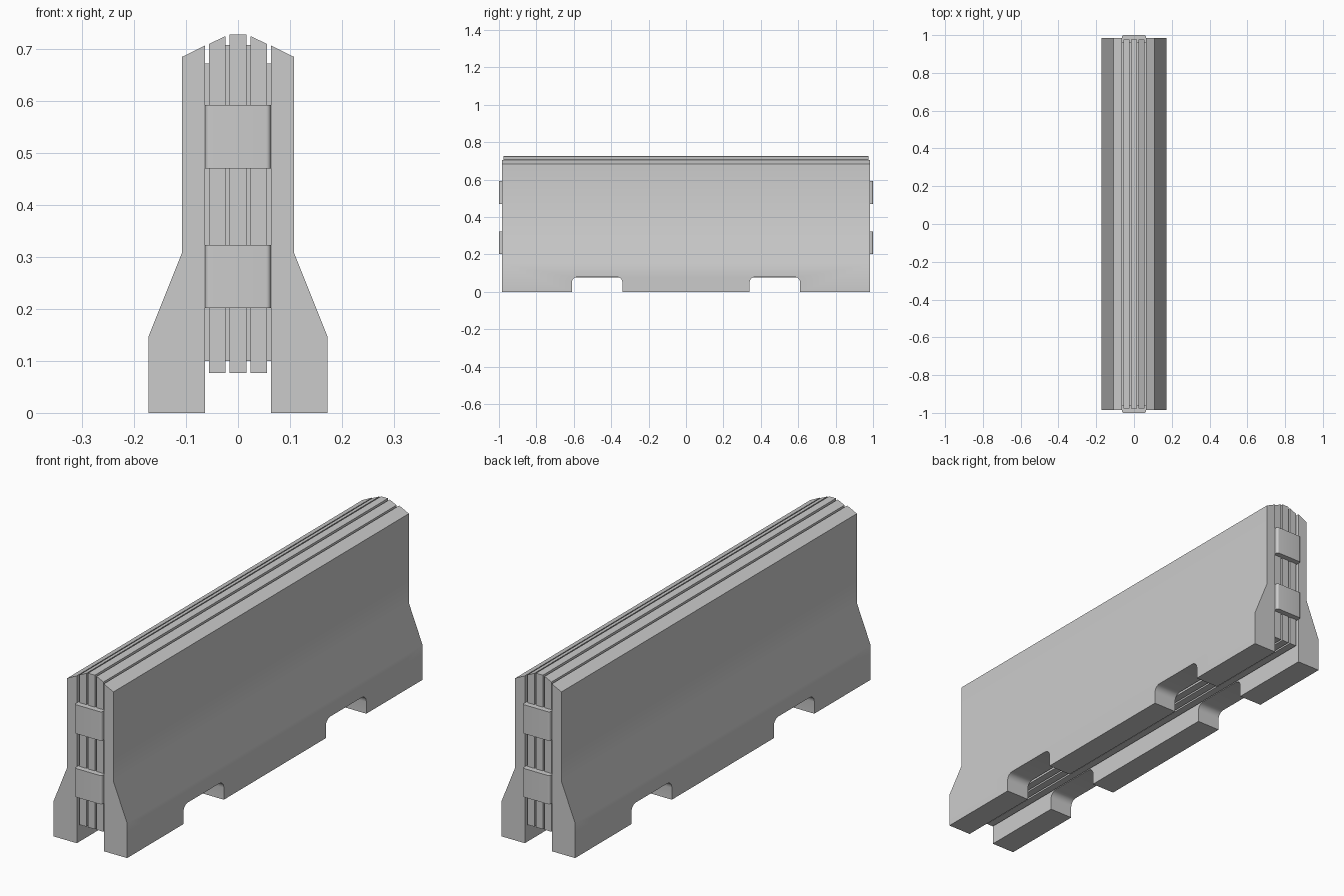
import bpy
import bmesh
from math import pi, cos, sin

if "Cube" in bpy.data.objects:
    bpy.data.objects.remove(bpy.data.objects["Cube"])

HALF = 0.985          # half length of the barrier
GAP = 0.063           # half width of the slot between the two shells

concrete = bpy.data.materials.new("concrete_grey")
concrete.use_nodes = True
GREY = (0.6, 0.6, 0.6, 1)
concrete.diffuse_color = GREY
concrete.node_tree.nodes["Principled BSDF"].inputs["Base Color"].default_value = GREY


def prism(name, outline, axis, start, end):
    """Extrude a closed outline along an axis between two positions."""
    place = {"x": lambda a, b, t: (t, a, b),
             "y": lambda a, b, t: (a, t, b),
             "z": lambda a, b, t: (a, b, t)}[axis]
    bm = bmesh.new()
    ends = [[bm.verts.new(place(a, b, t)) for a, b in outline] for t in (start, end)]
    count = len(outline)
    for ring in ends:
        bm.faces.new(ring)
    for i in range(count):
        j = (i + 1) % count
        bm.faces.new((ends[0][i], ends[0][j], ends[1][j], ends[1][i]))
    bmesh.ops.recalc_face_normals(bm, faces=bm.faces)
    mesh = bpy.data.meshes.new(name)
    bm.to_mesh(mesh)
    bm.free()
    obj = bpy.data.objects.new(name, mesh)
    obj.data.materials.append(concrete)
    bpy.context.collection.objects.link(obj)
    return obj


def arc(cx, cy, radius, first, last, steps=6):
    return [(cx + radius * cos(first + (last - first) * i / steps),
             cy + radius * sin(first + (last - first) * i / steps))
            for i in range(steps + 1)]


def smooth(obj):
    bpy.ops.object.select_all(action="DESELECT")
    obj.select_set(True)
    bpy.context.view_layer.objects.active = obj
    bpy.ops.object.shade_smooth_by_angle()


# Forklift slots with rounded upper corners
cutters = []
for side in (-1, 1):
    near, far, top, r = 0.475 * side - 0.135, 0.475 * side + 0.135, 0.08, 0.03
    outline = [(near, -0.1), (far, -0.1)]
    outline += arc(far - r, top - r, r, 0, pi / 2)
    outline += arc(near + r, top - r, r, pi / 2, pi)
    cutters.append(prism("slot_cutter", outline, "x", -0.3, 0.3))

# Flared outer shells
shell = [(GAP, 0), (0.172, 0), (0.172, 0.147), (0.108, 0.307), (0.108, 0.684), (GAP, 0.706)]
for label, side in (("left", 1), ("right", -1)):
    obj = prism(label + "_shell", [(x * side, z) for x, z in shell], "y", -HALF, HALF)
    for cutter in cutters:
        mod = obj.modifiers.new("slot", "BOOLEAN")
        mod.object, mod.operation, mod.solver = cutter, "DIFFERENCE", "EXACT"
        bpy.context.view_layer.objects.active = obj
        bpy.ops.object.modifier_apply(modifier=mod.name)
    smooth(obj)
for cutter in cutters:
    bpy.data.objects.remove(cutter)

# Recessed core behind the slats, stepped at the top
half_core = [(GAP, 0.1), (GAP, 0.671), (0.04, 0.671), (0.04, 0.707)]
core = half_core + [(-x, z) for x, z in reversed(half_core)]
prism("core", core, "y", -0.963, 0.963)

# Long slats running over the top and down both ends
prism("middle_slat", [(-0.016, 0.077), (0.016, 0.077), (0.016, 0.727), (-0.016, 0.727)],
      "y", -0.977, 0.977)
for label, side in (("left", 1), ("right", -1)):
    slat = [(0.024, 0.077), (0.056, 0.077), (0.056, 0.709), (0.024, 0.724)]
    prism(label + "_slat", [(x * side, z) for x, z in slat], "y", -0.977, 0.977)

# Rounded connector bands at both ends
for label, side in (("front", -1), ("back", 1)):
    r = 0.009
    band = [(GAP, 0.96)] + arc(GAP - r, 1 - r, r, 0, pi / 2)
    band += arc(r - GAP, 1 - r, r, pi / 2, pi) + [(-GAP, 0.96)]
    for level, low, high in (("lower", 0.202, 0.323), ("upper", 0.47, 0.592)):
        smooth(prism(f"{label}_{level}_band", [(x, y * side) for x, y in band], "z", low, high))
